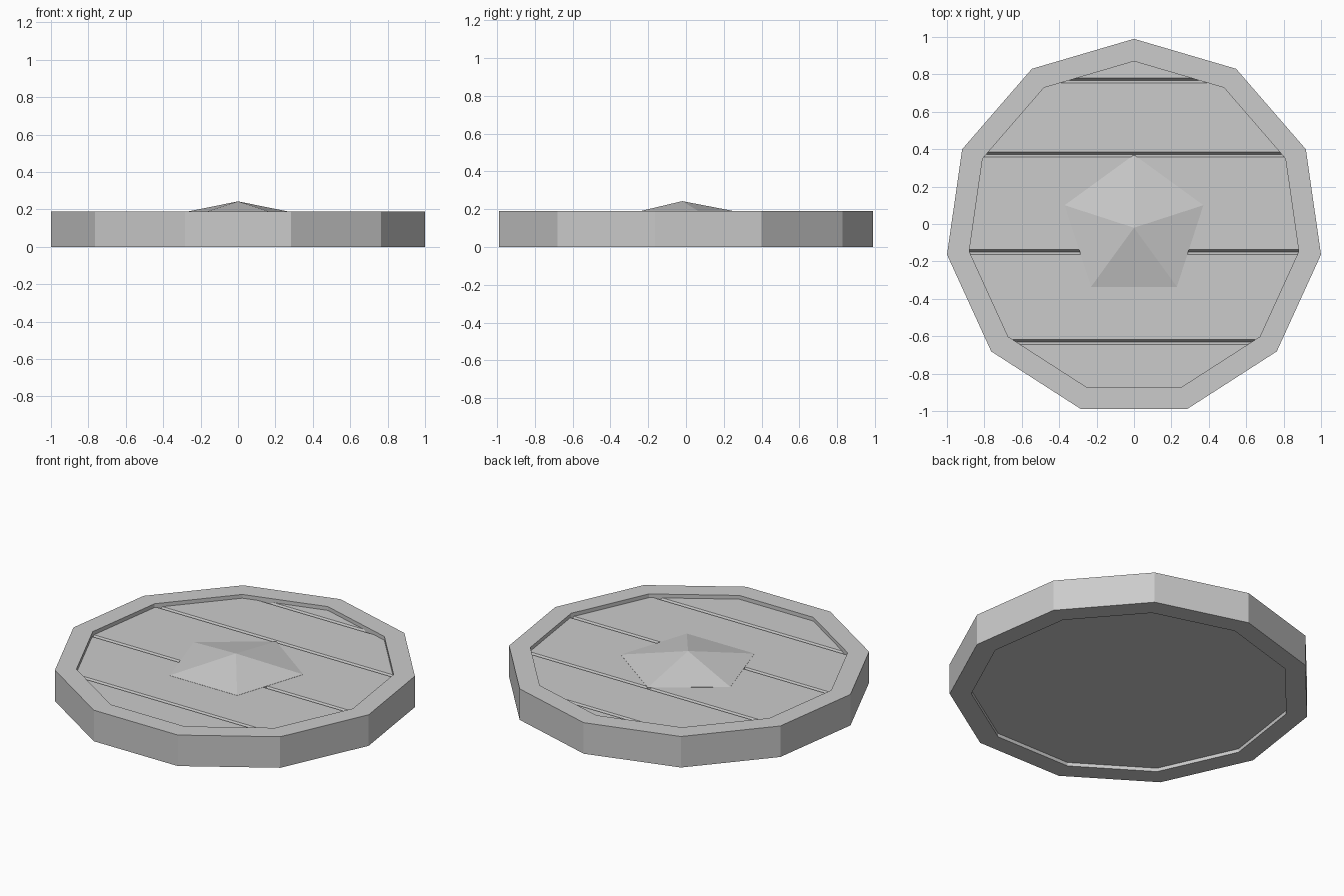
import bpy, bmesh, math

if "Cube" in bpy.data.objects:
    bpy.data.objects.remove(bpy.data.objects["Cube"])

CY = -0.02   # polygon centre, so the bounding box is centred


def ring(bm, n, r, z):
    return [bm.verts.new((r * math.sin(2 * math.pi * i / n),
                          CY + r * math.cos(2 * math.pi * i / n), z)) for i in range(n)]


def bridge(bm, a, b):
    n = len(a)
    for i in range(n):
        j = (i + 1) % n
        bm.faces.new((a[i], a[j], b[j], b[i]))


def finish(bm, name):
    bmesh.ops.recalc_face_normals(bm, faces=bm.faces)
    me = bpy.data.meshes.new(name)
    bm.to_mesh(me)
    bm.free()
    ob = bpy.data.objects.new(name, me)
    bpy.context.collection.objects.link(ob)
    return ob


SIDES, R_OUT, R_IN = 11, 1.01, 0.89
RIM_H, WOOD_LOW, WOOD_TOP = 0.19, 0.022, 0.167

# Outer rim: closed rectangular section around 11 sides
bm = bmesh.new()
section = [(R_OUT, 0), (R_OUT, RIM_H), (R_IN, RIM_H), (R_IN, 0)]
loops = [ring(bm, SIDES, r, z) for r, z in section]
for k in range(4):
    bridge(bm, loops[k], loops[(k + 1) % 4])
finish(bm, "rim")

# Plank disc with V grooves between boards
bm = bmesh.new()
low, top = ring(bm, SIDES, R_IN + 0.005, WOOD_LOW), ring(bm, SIDES, R_IN + 0.005, WOOD_TOP)
bridge(bm, low, top)
bm.faces.new(low)
bm.faces.new(top)
HALF, DEPTH = 0.013, 0.022
grooves = [0.768, 0.371, -0.15, -0.63]
for g in grooves:
    for y in (g - HALF, g, g + HALF):
        bmesh.ops.bisect_plane(bm, geom=bm.verts[:] + bm.edges[:] + bm.faces[:],
                               plane_co=(0, y, 0), plane_no=(0, 1, 0), dist=1e-5)
for v in bm.verts:
    if v.co.z > 0.1:
        for g in grooves:
            v.co.z -= DEPTH * max(0, 1 - abs(v.co.y - g) / HALF)
finish(bm, "planks")

# Central five-sided boss
bm = bmesh.new()
base, shoulder = ring(bm, 5, 0.39, WOOD_TOP - 0.03), ring(bm, 5, 0.39, WOOD_TOP + 0.001)
bridge(bm, base, shoulder)
bm.faces.new(base)
tip = bm.verts.new((0, CY, 0.243))
for i in range(5):
    bm.faces.new((shoulder[i], shoulder[(i + 1) % 5], tip))
finish(bm, "boss")
